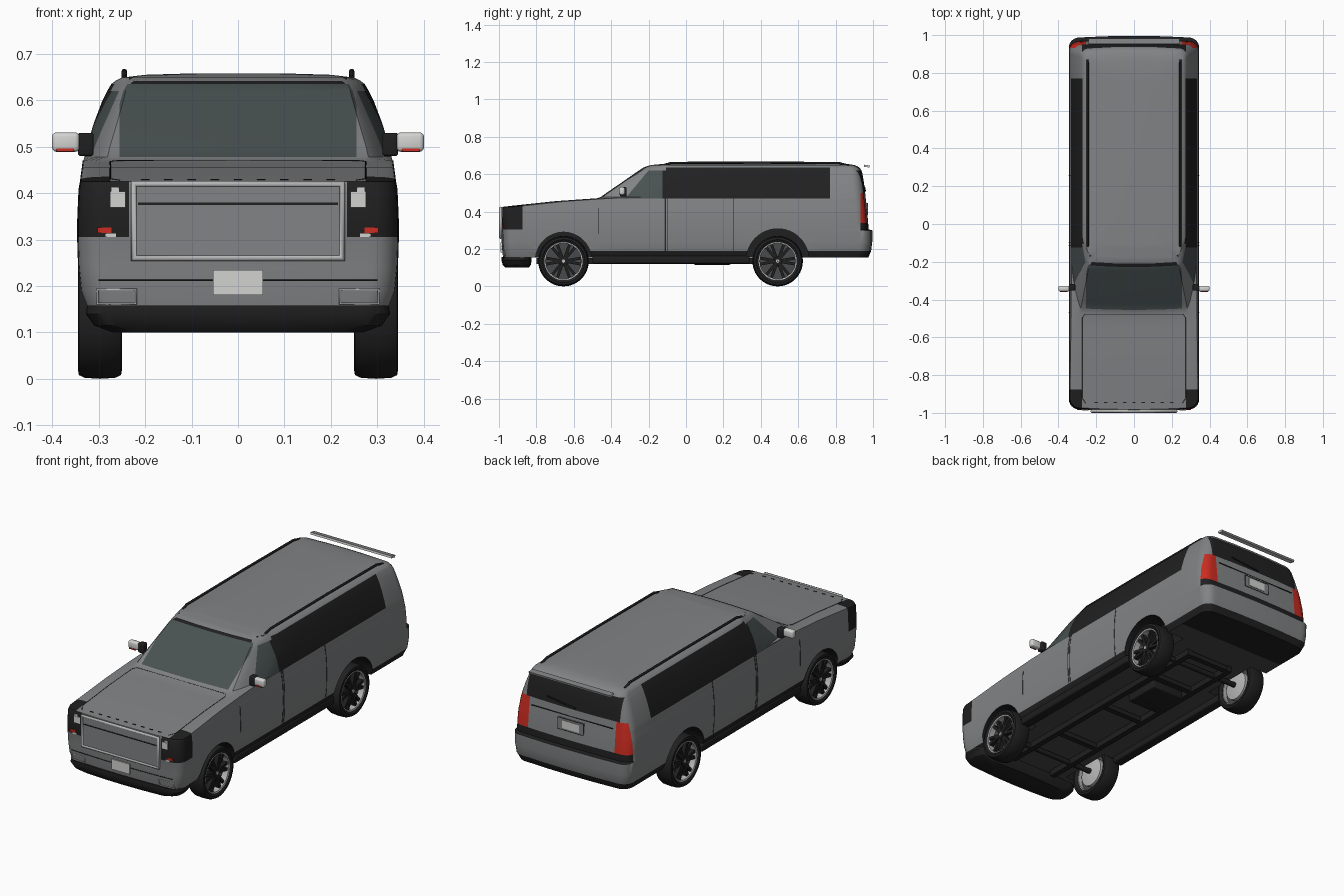
import bpy, bmesh, math
from mathutils import Vector, Matrix

if "Cube" in bpy.data.objects:
    bpy.data.objects.remove(bpy.data.objects["Cube"])


def material(name, *rgb):
    m = bpy.data.materials.new(name)
    m.use_nodes = True
    m.diffuse_color = (*rgb, 1)
    m.node_tree.nodes["Principled BSDF"].inputs["Base Color"].default_value = (*rgb, 1)
    return m


GREY = material("body grey", .222, .227, .232)
BLACK = material("trim black", .014, .014, .014)
DARK = material("dark window", .015, .015, .015)
GLASS = material("tinted glass", .066, .082, .082)
RED = material("lamp red", .6, .025, .015)
WHITE = material("plate white", .65, .65, .64)
METAL = material("bright metal", .48, .48, .48)
FLOOR = material("underbody grey", .065, .067, .07)
SIDES = ((1, "left_"), (-1, "right_"))


def finish(bm, name, mats, smooth=True):
    bmesh.ops.recalc_face_normals(bm, faces=bm.faces)
    me = bpy.data.meshes.new(name)
    bm.to_mesh(me)
    bm.free()
    ob = bpy.data.objects.new(name, me)
    bpy.context.collection.objects.link(ob)
    for m in mats:
        me.materials.append(m)
    bpy.ops.object.select_all(action='DESELECT')
    ob.select_set(True)
    bpy.context.view_layer.objects.active = ob
    if smooth:
        bpy.ops.object.shade_smooth_by_angle(angle=math.radians(32))
    return ob


def box(name, c, size, mat, bevel=0, rot=None):
    bm = bmesh.new()
    bmesh.ops.create_cube(bm, size=1)
    bmesh.ops.scale(bm, vec=size, verts=bm.verts)
    if bevel:
        bmesh.ops.bevel(bm, geom=bm.edges[:], offset=bevel, segments=3, affect='EDGES', profile=.5)
    if rot:
        bmesh.ops.rotate(bm, matrix=Matrix.Rotation(*rot), verts=bm.verts)
    bmesh.ops.translate(bm, vec=c, verts=bm.verts)
    return finish(bm, name, [mat], bool(bevel))


def tube(name, pts, r, mat, cyclic=False):
    cu = bpy.data.curves.new(name, 'CURVE')
    cu.dimensions = '3D'
    cu.bevel_depth, cu.bevel_resolution, cu.use_fill_caps = r, 2, True
    sp = cu.splines.new('POLY')
    sp.points.add(len(pts) - 1)
    for p, q in zip(sp.points, pts):
        p.co = (*q, 1)
    sp.use_cyclic_u = cyclic
    cu.materials.append(mat)
    bpy.context.collection.objects.link(bpy.data.objects.new(name, cu))


BOW = .012


def outline(z, front, back, hw, r, sweep=0):
    """Rounded plan outline, slightly bowed; sweep draws the front corners back."""
    n = 6
    bow = lambda x: BOW * (x / hw) ** 2

    def corner(y, sign, depth, e):
        pts = [(x, y + sign * bow(x)) for x in (0, (hw - r) / 2)]
        for i in range(n + 1):
            t = i * math.pi / 2 / n
            x = hw - r + r * math.sin(t) ** e
            pts.append((x, y + sign * (depth * (1 - max(math.cos(t), 0) ** e) + bow(x))))
        return pts

    nose = corner(front, 1, sweep or r, 1.5 if sweep else 1)
    tail = corner(back, -1, r, 1)
    a, b = nose[-1][1], tail[-1][1]
    half = nose + [(hw, a + (b - a) * i / 6) for i in range(1, 6)] + tail[::-1]
    return [Vector((x, y, z)) for x, y in half + [(-x, y) for x, y in half[-2:0:-1]]]


def loft(rings):
    bm = bmesh.new()
    loops = [[bm.verts.new(p) for p in outline(*r)] for r in rings]
    for a, b in zip(loops, loops[1:]):
        for i in range(len(a)):
            j = (i + 1) % len(a)
            bm.faces.new((a[i], a[j], b[j], b[i]))
    bm.faces.new(loops[0])
    bm.faces.new(loops[-1])
    bmesh.ops.recalc_face_normals(bm, faces=bm.faces)
    return bm


# Body shell: height, nose, tail, half width, corner radius, corner sweep
RINGS = [(.155, -.978, .975, .325, .05), (.19, -.983, .99, .338, .05), (.24, -.986, .996, .343, .05),
         (.3, -.989, .996, .345, .05), (.305, -.99, .976, .345, .05), (.34, -.99, .974, .345, .05),
         (.41, -.99, .968, .342, .05), (.425, -.982, .966, .339, .05), (.455, -.7, .963, .335, .05),
         (.47, -.48, .961, .333, .05), (.478, -.455, .96, .331, .05, .24), (.5, -.425, .958, .326, .05, .24),
         (.55, -.352, .952, .311, .05, .24), (.6, -.28, .944, .292, .045, .22), (.62, -.25, .938, .282, .04, .2),
         (.635, -.228, .928, .273, .04, .16), (.642, -.21, .917, .264, .04, .12), (.649, -.185, .9, .25, .05),
         (.655, -.12, .86, .2, .05), (.658, .0, .74, .1, .05)]


def half_width(z):
    for p, q in zip(RINGS, RINGS[1:]):
        if z <= q[0]:
            return p[3] + (q[3] - p[3]) * (z - p[0]) / (q[0] - p[0])


body = loft(RINGS)
X, Y = Vector((1, 0, 0)), Vector((0, 1, 0))
rake = Vector((0, .15, -.125)).normalized()
rake_at = Vector((0, -.325, .47))
cuts = [(X * v * s, X) for v in (.235, .255, .275) for s in (1, -1)]
cuts += [(Y * v, Y) for v in (-.875, -.55, -.125, -.107, .77, .932)] + [(rake_at, rake)]
for co, no in cuts:
    bmesh.ops.bisect_plane(body, geom=body.verts[:] + body.edges[:] + body.faces[:], plane_co=co, plane_no=no)


def body_colour(f):
    c, n = f.calc_center_median(), f.normal
    x, y, z = abs(c.x), c.y, c.z
    if n.z < -.9 and z < .17:
        return 1 if y > .77 else 5
    if z < .19 and y > -.55 or .3 < z < .34 and y > .93:
        return 1
    if y < -.875 and (.305 < z < .425 and x > .235 or .425 < z < .455 and x > .275):
        return 1
    if .34 < z < .5 and y > .932 and x > .255:
        return 4
    if .5 < z < .62 and n.y > .2 and x < .275 and y > .9:
        return 2
    if n.y < -.3 and x < .255 and y < -.15 and z > .478:
        return 3 if z < .635 else 1 if z < .649 else 0
    if abs(n.x) > .5 and .47 < z < .635:
        if -.107 < y < .77:
            return 2
        if z < .62 and y < -.107 and (c - rake_at).dot(rake) > 0:
            return 3 if y < -.125 else 1
    return 0


body.normal_update()
for f in body.faces:
    f.material_index = body_colour(f)
PAINT = [GREY, BLACK, DARK, GLASS, RED, FLOOR]
shell = finish(body, "body_shell", PAINT)

# Wheel arches
WHEELS = ((-.655, "front"), (.49, "rear"))
cut = bmesh.new()
for y, end in WHEELS:
    for s, _ in SIDES:
        r = .15 if end == "front" else .168
        m = Matrix.Translation((s * .33, y, .14)) @ Matrix.Rotation(math.pi / 2, 4, 'Y')
        bmesh.ops.create_cone(cut, cap_ends=True, segments=48, radius1=r, radius2=r, depth=.21, matrix=m)
for f in cut.faces:
    f.material_index = 1
cutter = finish(cut, "arch_cutter", PAINT, False)
cutter.hide_render = True
mod = shell.modifiers.new("arches", 'BOOLEAN')
mod.operation, mod.object, mod.solver = 'DIFFERENCE', cutter, 'EXACT'
bpy.context.view_layer.objects.active = shell
bpy.ops.object.modifier_apply(modifier=mod.name)
bpy.data.objects.remove(cutter)

# Front valance
finish(loft([(.1, -.965, -.84, .27, .05), (.115, -.98, -.83, .31, .05),
             (.14, -.987, -.825, .328, .05), (.158, -.985, -.825, .325, .05)]), "front_valance", [BLACK])


def lathe(name, profile, y, s, mat, seg=40):
    bm = bmesh.new()
    loops = []
    for i in range(seg):
        a = 2 * math.pi * i / seg
        loops.append([bm.verts.new((s * x, y + r * math.cos(a), .135 + r * math.sin(a))) for r, x in profile])
    for i in range(seg):
        p, q = loops[i], loops[(i + 1) % seg]
        for j in range(len(profile)):
            k = (j + 1) % len(profile)
            bm.faces.new((p[j], p[k], q[k], q[j]))
    finish(bm, name, [mat])


# Wheels
TYRE = [(.1, .335), (.115, .345), (.127, .343), (.133, .33), (.135, .297),
        (.133, .265), (.127, .252), (.115, .25), (.1, .26)]
for y, end in WHEELS:
    for s, side in SIDES:
        tag = side + end
        lathe(tag + "_tyre", TYRE, y, s, BLACK)
        lathe(tag + "_rim", [(.102, .339), (.102, .262), (.096, .262), (.096, .337)], y, s, METAL)
        lathe(tag + "_wheel_disc", [(.001, .305), (.097, .305), (.097, .285), (.001, .285)], y, s, FLOOR)
        lathe(tag + "_brake", [(.001, .285), (.075, .285), (.075, .265), (.03, .255), (.001, .255)], y, s, METAL)
        lathe(tag + "_hub", [(.001, .336), (.022, .334), (.026, .3), (.001, .3)], y, s, BLACK)
        lathe(tag + "_hub_cap", [(.001, .338), (.009, .338), (.009, .33), (.001, .33)], y, s, METAL, 16)
        for i in range(12):
            a = i // 2 * math.pi / 3 + (.17 if i % 2 else -.17)
            box(tag + "_spoke", (s * .32, y + .058 * math.cos(a), .135 + .058 * math.sin(a)),
                (.022, .08, .015), BLACK, 0, (a, 3, 'X'))
    tube(end + "_axle", [(-.27, y, .135), (.27, y, .135)], .014, BLACK)

# Side trim
for s, side in SIDES:
    for y, z0, z1 in ((-.47, .28, .42), (-.112, .19, .47), (-.1, .19, .47), (.255, .19, .47)):
        zs = [z0 + (z1 - z0) * i / 12 for i in range(13)]
        tube(side + "door_seam", [(s * half_width(z), y, z) for z in zs], .0016, BLACK)
    box(side + "running_board", (s * .305, -.08, .143), (.055, .84, .04), BLACK, .008)
    tube(side + "roof_rail", [(s * .245, y, z) for y, z in
         ((-.12, .648), (-.08, .66), (.4, .662), (.82, .659), (.87, .645))], .006, BLACK)
    box(side + "mirror_arm", (s * .328, -.335, .505), (.034, .035, .05), BLACK, .006)
    box(side + "mirror_housing", (s * .371, -.342, .51), (.06, .03, .042), WHITE, .01)
    box(side + "mirror_signal", (s * .372, -.356, .493), (.038, .006, .006), RED)
    # Lamp details
    box(side + "lamp_lens", (s * .259, -.983, .386), (.034, .008, .034), WHITE)
    box(side + "lamp_lens_upper", (s * .265, -.982, .408), (.018, .008, .01), WHITE)
    box(side + "lamp_marker", (s * .288, -.98, .32), (.03, .009, .012), RED)
    box(side + "lamp_marker_base", (s * .275, -.981, .309), (.024, .008, .008), WHITE)
    tube(side + "fog_frame", [(s * x, y, z) for x, y, z in
         ((.22, -.976, .162), (.303, -.969, .162), (.303, -.971, .192), (.22, -.979, .192))], .003, METAL, True)

# Front face
tube("grille_frame", [(x, -.991, z) for x, z in ((-.224, .26), (.224, .26), (.224, .42), (-.224, .42))],
     .0085, METAL, True)
box("grille_panel", (0, -.988, .34), (.44, .008, .15), GREY)
box("grille_seam", (0, -.9915, .377), (.43, .006, .005), BLACK)
tube("bumper_line", [(x, -.985 + .1 * x * x, .212) for x in (-.3, -.2, -.1, 0, .1, .2, .3)], .0018, BLACK)
box("front_plate", (0, -.986, .207), (.108, .009, .054), WHITE)
hood = [(-.255, -.95), (-.275, -.92), (-.275, -.7), (-.275, -.5), (-.26, -.478)]
hood = hood + [(-x, y) for x, y in hood[::-1]]
slope = [(r[1], r[0]) for r in RINGS[7:11]]


def hood_height(x, y):
    y -= BOW * (x / .335) ** 2
    for (a, p), (b, q) in zip(slope, slope[1:]):
        if y <= b:
            return p + (q - p) * (y - a) / (b - a)
    return slope[-1][1]


tube("hood_seam", [(x, y, hood_height(x, y)) for x, y in hood], .0014, BLACK)
for i in range(9):
    x = -.2 + i * .05
    box("hood_vent", (x, -.945, hood_height(x, -.945)), (.018, .006, .003), BLACK)

# Rear face
box("rear_plate_surround", (0, .967, .415), (.15, .008, .062), GREY)
tube("rear_plate_seam", [(x, .971, z) for x, z in ((-.075, .384), (.075, .384), (.075, .446), (-.075, .446))],
     .0018, BLACK, True)
box("rear_plate", (0, .97, .415), (.1, .008, .042), WHITE)
box("tailgate_seam", (0, .961, .462), (.48, .004, .004), BLACK)
tube("rear_wiper", [(-.02, .958, .51), (.15, .954, .53)], .004, BLACK)
spoiler = box("rear_spoiler", (0, .967, .643), (.48, .03, .011), GREY, 0, (-.15, 3, 'X'))
spoiler.data.materials.append(WHITE)
for p in spoiler.data.polygons:
    p.material_index = int(p.normal.z < .5 and p.normal.y < .5)

# Chassis
for s, side in SIDES:
    box(side + "chassis_rail", (s * .13, -.1, .135), (.03, 1.4, .032), BLACK)
for y in (-.45, -.1, .3, .58):
    box("cross_member", (0, y, .137), (.28, .03, .025), BLACK)
box("fuel_tank", (-.03, .14, .138), (.2, .2, .045), BLACK, .008)
